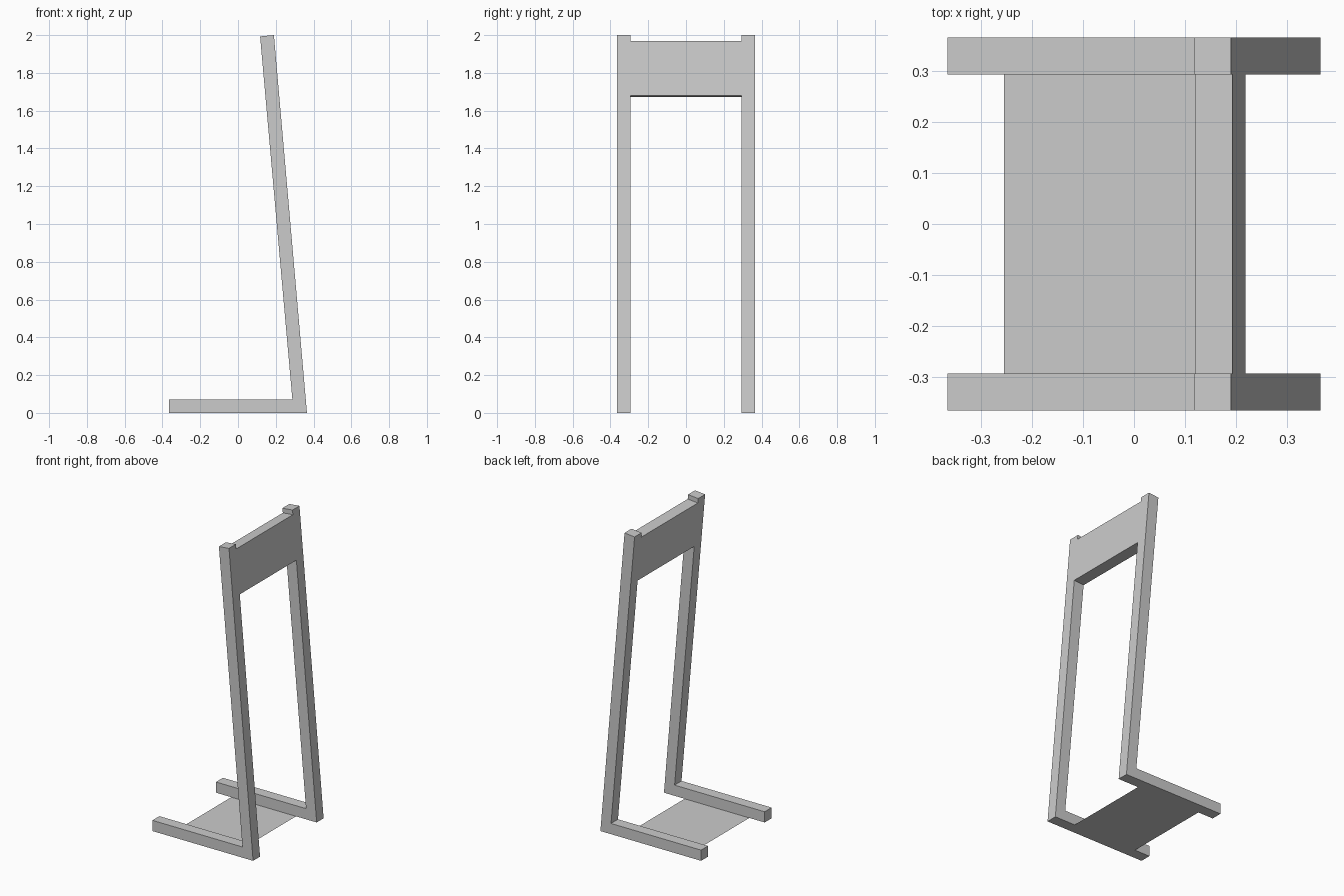
import bpy

if "Cube" in bpy.data.objects:
    bpy.data.objects.remove(bpy.data.objects["Cube"])

LEAN_OUT = ((0.365, 0.0), (0.19, 2.0))       # rear edge line of the leaning post (x, z)
LEAN_IN = ((0.288, 0.07), (0.117, 1.993))    # front edge line of the post


def on_line(line, z):
    (x0, z0), (x1, z1) = line
    return (x0 + (x1 - x0) * (z - z0) / (z1 - z0), z)


def extrude_profile(name, profile, y0, y1):
    """Solid made by sweeping an (x, z) profile (counter-clockwise) along y."""
    n = len(profile)
    verts = [(x, y, z) for y in (y0, y1) for x, z in profile]
    faces = [tuple(range(n)), tuple(reversed(range(n, 2 * n)))]
    faces += [(i, i + n, (i + 1) % n + n, (i + 1) % n) for i in range(n)]
    mesh = bpy.data.meshes.new(name)
    mesh.from_pydata(verts, [], faces)
    obj = bpy.data.objects.new(name, mesh)
    bpy.context.collection.objects.link(obj)
    return obj


# L-shaped side frame: flat foot plus leaning post, mirrored across y
frame_profile = [(-0.365, 0), LEAN_OUT[0], LEAN_OUT[1],
                 LEAN_IN[1], LEAN_IN[0], (-0.365, 0.07)]
frame = extrude_profile("side_frames", frame_profile, -0.365, -0.293)
mirror = frame.modifiers.new("mirror", 'MIRROR')
mirror.use_axis = (False, True, False)

# Header panel between the post tops, cut square to the lean
header_profile = [on_line(LEAN_IN, 1.672), on_line(LEAN_OUT, 1.679),
                  on_line(LEAN_OUT, 1.97), on_line(LEAN_IN, 1.963)]
extrude_profile("header_panel", header_profile, -0.293, 0.293)

# Paper-thin base plate joining the feet at floor level
plate = bpy.data.meshes.new("base_plate")
plate.from_pydata([(-0.254, -0.293, 0), (0.215, -0.293, 0),
                   (0.215, 0.293, 0), (-0.254, 0.293, 0)], [], [(0, 1, 2, 3)])
bpy.context.collection.objects.link(bpy.data.objects.new("base_plate", plate))
